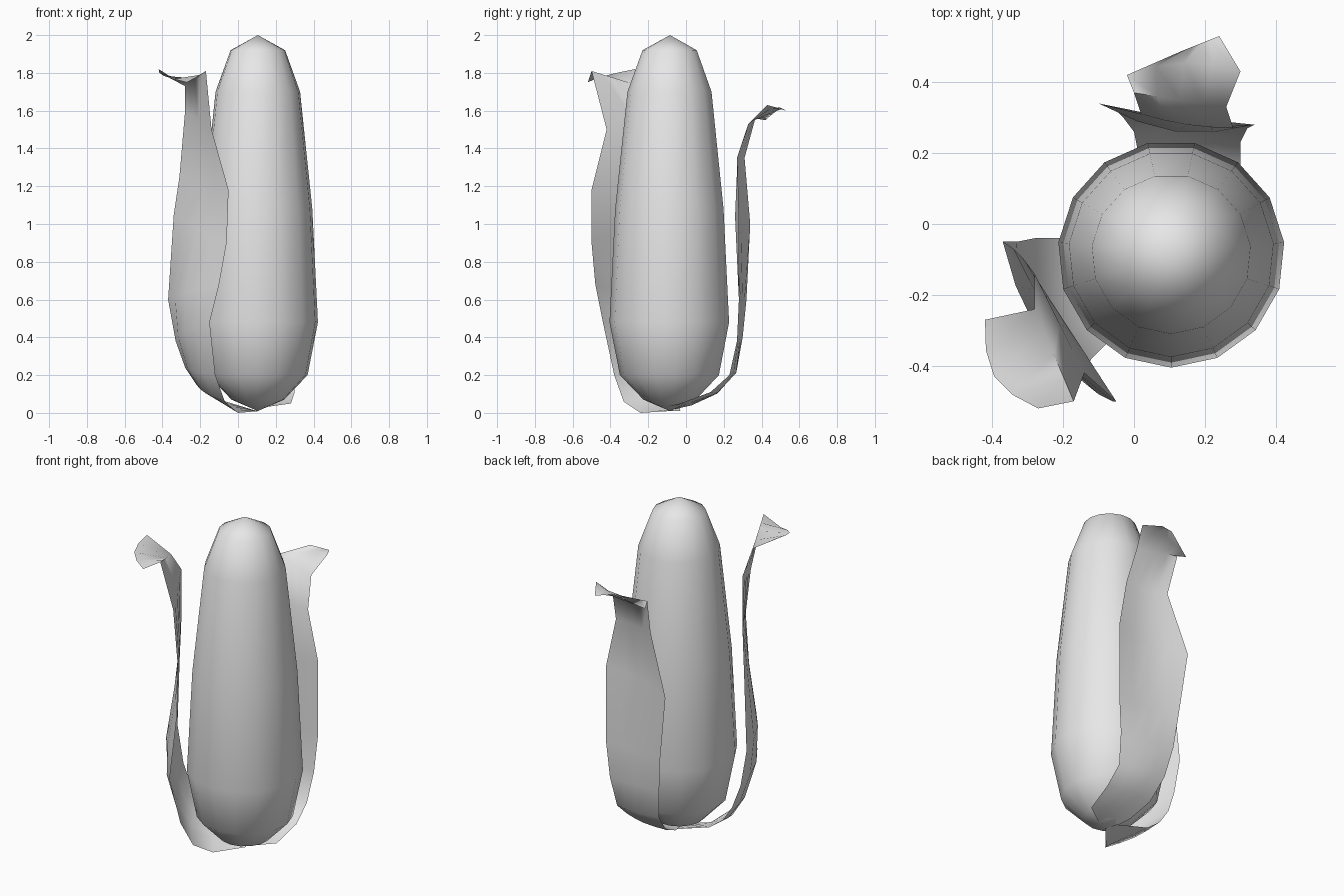
import bpy
import bmesh
import math
from mathutils import Vector

# Remove the default cube only
default_cube = bpy.data.objects.get("Cube")
if default_cube:
    bpy.data.objects.remove(default_cube, do_unlink=True)

# One plain grey for the whole model
grey = bpy.data.materials.new("plain_grey")
grey.use_nodes = True
grey_value = (0.8, 0.8, 0.8, 1)
grey.diffuse_color = grey_value
for node in grey.node_tree.nodes:
    if node.type == "BSDF_PRINCIPLED":
        node.inputs["Base Color"].default_value = grey_value

AXIS = Vector((.105, -.085, 0))


def finish(bm, name, sharp_angle):
    """Turn a bmesh into a smooth shaded, coloured object."""
    bmesh.ops.recalc_face_normals(bm, faces=bm.faces)
    mesh = bpy.data.meshes.new(name)
    bm.to_mesh(mesh)
    bm.free()
    mesh.materials.append(grey)
    obj = bpy.data.objects.new(name, mesh)
    bpy.context.collection.objects.link(obj)
    bpy.ops.object.select_all(action="DESELECT")
    obj.select_set(True)
    bpy.context.view_layer.objects.active = obj
    bpy.ops.object.shade_smooth_by_angle(angle=math.radians(sharp_angle))
    return obj


def bridge(bm, lower, upper, closed=False):
    """Join two rows of vertices with quads."""
    count = len(lower)
    for i in range(count if closed else count - 1):
        j = (i + 1) % count
        bm.faces.new((lower[i], lower[j], upper[j], upper[i]))


def build_cob(name, profile, bottom, top, sides):
    """Revolve a radius and height profile around the cob axis."""
    bm = bmesh.new()
    rings = []
    for radius, height in profile:
        ring = []
        for i in range(sides):
            turn = math.tau * (i + .25) / sides
            offset = Vector((radius * math.cos(turn), radius * math.sin(turn), height))
            ring.append(bm.verts.new(AXIS + offset))
        rings.append(ring)
    for lower, upper in zip(rings, rings[1:]):
        bridge(bm, lower, upper, closed=True)
    for ring, height in ((rings[0], bottom), (rings[-1], top)):
        pole = bm.verts.new(AXIS + Vector((0, 0, height)))
        for i in range(sides):
            bm.faces.new((ring[i], ring[(i + 1) % sides], pole))
    return finish(bm, name, 60)


def build_husk(name, rows, segments=4):
    """Loft a leaf between two edges, bowing each row away from the cob."""
    bm = bmesh.new()
    previous = None
    for first, second, bow in rows:
        start, end = Vector(first), Vector(second)
        outward = (start + end) / 2 - AXIS
        outward.z = 0
        outward.normalize()
        row = []
        for i in range(segments + 1):
            t = i / segments
            point = start.lerp(end, t) + outward * bow * math.sin(math.pi * t)
            row.append(bm.verts.new(point))
        if previous:
            bridge(bm, previous, row)
        previous = row
    return finish(bm, name, 70)


# Cob: a rounded, tapering body
build_cob("cob", [(.14, .07), (.265, .2), (.32, .48), (.29, 1.08),
                  (.225, 1.7), (.145, 1.92)], bottom=.01, top=2, sides=15)

# Front husk: each row is one edge, the other edge, and the outward bow
build_husk("front_husk", [
    ((.1, -.03, .01), (.12, -.1, .01), 0),
    ((-.13, -.04, .08), (0, -.24, 0), 0),
    ((-.22, -.04, .15), (-.07, -.33, .06), .03),
    ((-.28, -.04, .24), (-.12, -.38, .2), .04),
    ((-.33, -.05, .38), (-.15, -.44, .48), .05),
    ((-.37, -.05, .6), (-.1, -.48, .68), .05),
    ((-.34, -.07, 1.05), (-.06, -.5, .9), .02),
    ((-.31, -.1, 1.25), (-.05, -.5, 1.18), 0),
    ((-.28, -.14, 1.6), (-.14, -.42, 1.5), 0),
    ((-.28, -.24, 1.73), (-.17, -.5, 1.81), 0),
    ((-.42, -.27, 1.82), (-.27, -.52, 1.75), .06),
])

# Back husk: curls away from the cob at its tip
build_husk("back_husk", [
    ((.14, -.12, .03), (.08, -.06, .02), 0),
    ((.28, -.03, .05), (.05, .03, .04), 0),
    ((.3, .13, .11), (.02, .16, .1), .02),
    ((.3, .23, .2), (0, .26, .22), .02),
    ((.32, .27, .38), (-.03, .3, .4), 0),
    ((.34, .28, .6), (-.05, .32, .6), 0),
    ((.34, .28, 1.05), (-.1, .34, 1), -.05),
    ((.28, .27, 1.35), (.02, .31, 1.35), -.01),
    ((.26, .33, 1.53), (0, .37, 1.57), 0),
    ((.3, .43, 1.63), (-.02, .42, 1.55), .03),
    ((.24, .53, 1.6), (.14, .49, 1.62), 0),
])
